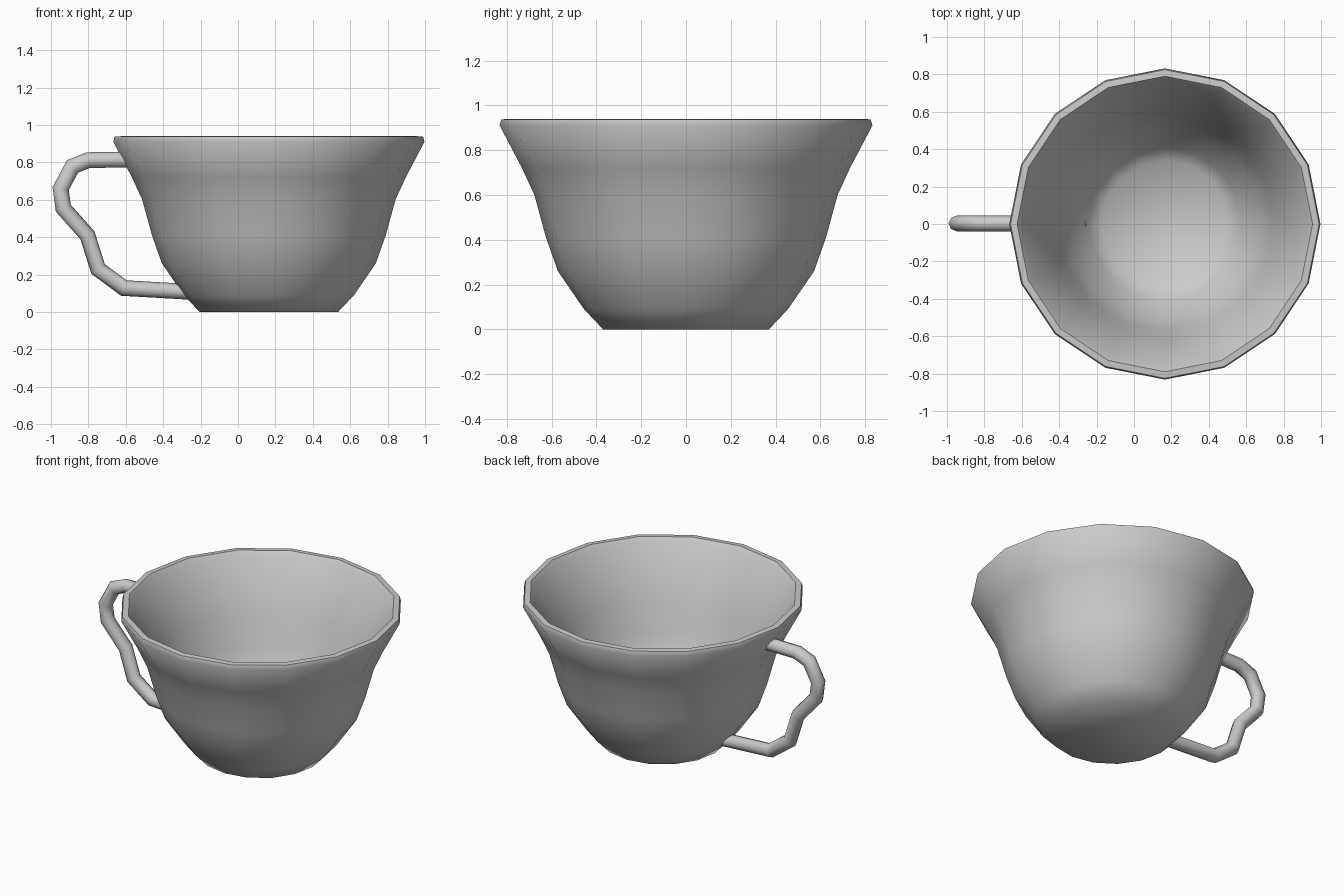
import bpy, bmesh, math
from mathutils import Vector

if "Cube" in bpy.data.objects:
    bpy.data.objects.remove(bpy.data.objects["Cube"])


def skin(name, rings, cap_ends, angle):
    """Bridge a list of equal-length vertex rings into one smooth object."""
    bm = bmesh.new()
    loops = [[bm.verts.new(p) for p in ring] for ring in rings]
    for a, b in zip(loops, loops[1:]):
        n = len(a)
        for i in range(n):
            j = (i + 1) % n
            bm.faces.new((a[i], a[j], b[j], b[i]))
    if cap_ends:
        bm.faces.new(loops[0])
        bm.faces.new(loops[-1])
    bmesh.ops.recalc_face_normals(bm, faces=bm.faces[:])
    mesh = bpy.data.meshes.new(name)
    bm.to_mesh(mesh)
    bm.free()
    obj = bpy.data.objects.new(name, mesh)
    bpy.context.collection.objects.link(obj)
    bpy.ops.object.select_all(action='DESELECT')
    bpy.context.view_layer.objects.active = obj
    obj.select_set(True)
    bpy.ops.object.shade_smooth_by_angle(angle=math.radians(angle))
    return obj


# Cup bowl: 16-sided lathe, outer wall up, over the rim, inner wall down
CX, SIDES = 0.165, 16
profile = [(0.37, 0.0), (0.455, 0.09), (0.572, 0.26), (0.625, 0.41),
           (0.677, 0.60), (0.732, 0.72), (0.832, 0.91), (0.825, 0.937),
           (0.79, 0.94), (0.77, 0.915), (0.68, 0.73), (0.625, 0.60),
           (0.575, 0.42), (0.52, 0.28), (0.41, 0.12), (0.34, 0.05)]
bowl_rings = [[(CX + r * math.cos(math.tau * i / SIDES),
                r * math.sin(math.tau * i / SIDES), z) for i in range(SIDES)]
              for r, z in profile]
skin("cup_bowl", bowl_rings, True, 50)

# Handle: octagonal tube with mitred bends along a path in the XZ plane
path = [Vector((x, 0.003, z)) for x, z in
        [(-0.58, 0.815), (-0.80, 0.812), (-0.885, 0.778), (-0.948, 0.66),
         (-0.934, 0.555), (-0.805, 0.41), (-0.748, 0.23), (-0.61, 0.128),
         (-0.26, 0.108)]]
R, N = 0.042, 8
handle_rings = []
for k, p in enumerate(path):
    d_in = (p - path[max(k - 1, 0)]).normalized()
    d_out = (path[min(k + 1, len(path) - 1)] - p).normalized()
    t = (d_in + d_out).normalized()
    ends = k in (0, len(path) - 1)
    stretch = 1 if ends else 1 / t.dot(d_out)
    side = Vector((-t.z, 0, t.x)) * R * stretch
    handle_rings.append([p + side * math.cos(math.tau * i / N)
                         + Vector((0, R, 0)) * math.sin(math.tau * i / N)
                         for i in range(N)])
skin("handle", handle_rings, True, 60)
